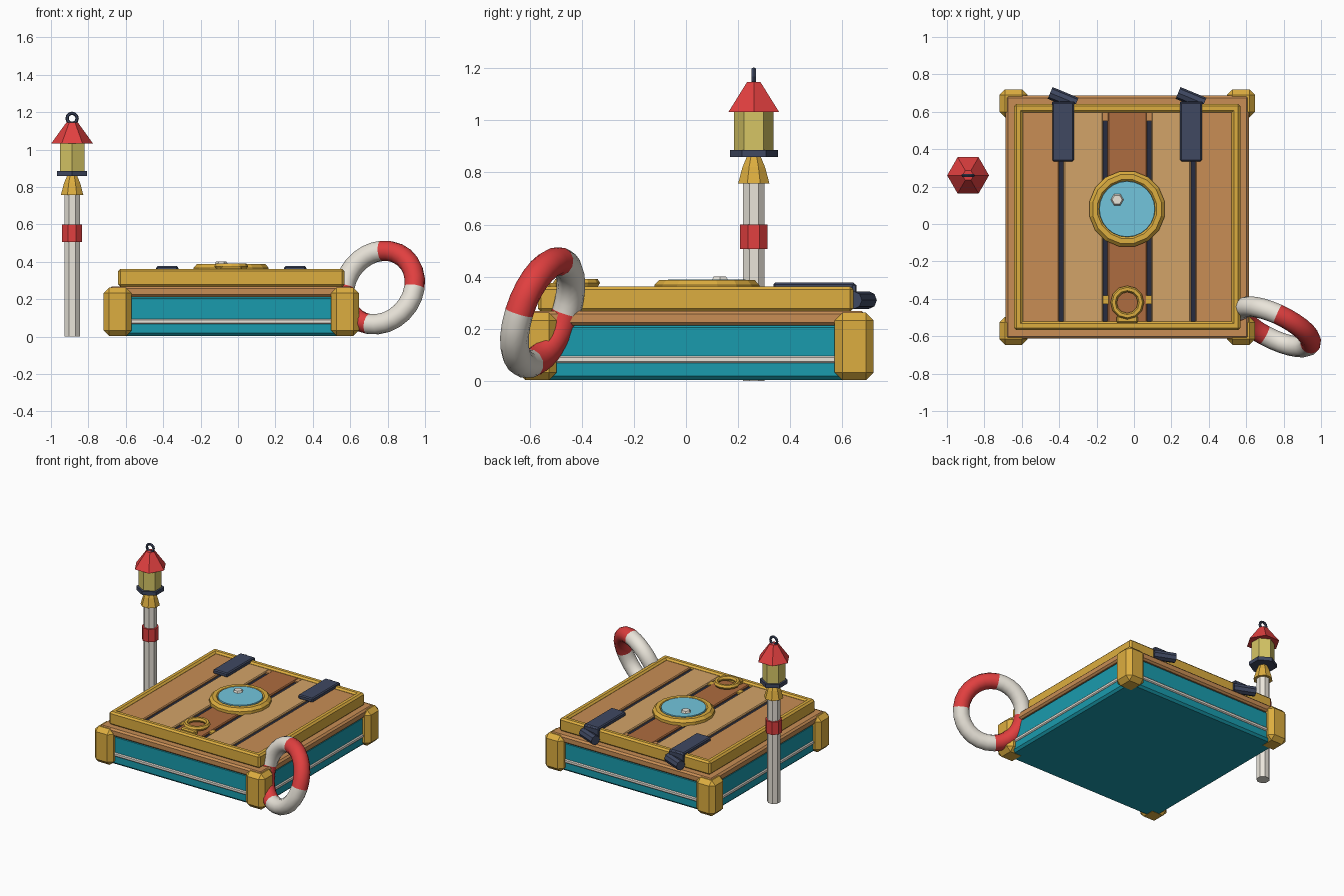
import bpy, math
from mathutils import Vector, Matrix

if "Cube" in bpy.data.objects:
    bpy.data.objects.remove(bpy.data.objects["Cube"])

CX, CY = -0.036, 0.037      # centre of the chest
PX, PY = -0.887, 0.26       # lamp post position


def material(name, r, g, b):
    m = bpy.data.materials.new(name)
    m.diffuse_color = (r, g, b, 1)
    m.use_nodes = True
    m.node_tree.nodes["Principled BSDF"].inputs["Base Color"].default_value = m.diffuse_color
    return m


GOLD = material("gold", 0.72, 0.42, 0.05)
TEAL = material("teal", 0.01, 0.33, 0.42)
WOOD = material("wood", 0.58, 0.27, 0.09)
TAN = material("tan", 0.65, 0.37, 0.14)
BROWN = material("brown", 0.42, 0.15, 0.05)
NAVY = material("navy", 0.05, 0.065, 0.12)
DARK = material("dark", 0.02, 0.025, 0.05)
WHITE = material("white", 0.82, 0.78, 0.70)
RED = material("red", 0.75, 0.05, 0.05)
GLASS = material("glass", 0.17, 0.56, 0.72)
LIGHT = material("lamp_glow", 0.67, 0.56, 0.13)


def finish(name, mat):
    o = bpy.context.object
    o.name = name
    o.data.materials.append(mat)
    return o


def box(name, mat, x, y, z, bevel=0.0, segments=1):
    """Box from (min, max) ranges on each axis."""
    bpy.ops.mesh.primitive_cube_add(size=1)
    o = finish(name, mat)
    size = [r[1] - r[0] for r in (x, y, z)]
    mid = [(r[1] + r[0]) / 2 for r in (x, y, z)]
    o.data.transform(Matrix.Diagonal((*size, 1)))
    o.location = mid
    if bevel:
        m = o.modifiers.new("bevel", "BEVEL")
        m.width, m.segments = bevel, segments
    return o


def slab(name, mat, half, z0, z1, bevel):
    return box(name, mat, (CX - half, CX + half), (CY - half, CY + half), (z0, z1), bevel)


def cone(name, mat, r1, r2, x, y, z0, z1, sides, turn=0.0):
    bpy.ops.mesh.primitive_cone_add(vertices=sides, radius1=r1, radius2=r2, depth=z1 - z0,
                                    location=(x, y, (z0 + z1) / 2), rotation=(0, 0, turn))
    return finish(name, mat)


def lathe(name, mat, profile, x, y, sides):
    """Closed ring profile of (r, z) points spun round z."""
    n = len(profile)
    verts, faces = [], []
    for i in range(sides):
        a = 2 * math.pi * (i + 0.5) / sides
        verts += [(x + r * math.cos(a), y + r * math.sin(a), z) for r, z in profile]
        j = (i + 1) % sides
        faces += [(i * n + k, j * n + k, j * n + (k + 1) % n, i * n + (k + 1) % n) for k in range(n)]
    me = bpy.data.meshes.new(name)
    me.from_pydata(verts, [], faces)
    me.materials.append(mat)
    o = bpy.data.objects.new(name, me)
    bpy.context.collection.objects.link(o)
    return o


# Chest body, stripe and wooden rim
slab("chest_body", TEAL, 0.635, 0.004, 0.22, 0.015)
slab("body_stripe", WHITE, 0.643, 0.068, 0.095, 0.006)
slab("wooden_rim", WOOD, 0.65, 0.212, 0.268, 0.012)

# Corner guards
for sx in (-1, 1):
    for sy in (-1, 1):
        x, y = CX + sx * 0.608, CY + sy * 0.608
        box("corner_guard", GOLD, (x - 0.075, x + 0.075), (y - 0.075, y + 0.075), (0.003, 0.262), 0.03)

# Lid: core, gold frame, dark seams and planks
slab("lid_core", DARK, 0.585, 0.266, 0.335, 0)
H, W = 0.605, 0.047
for s in (-1, 1):
    a, b = sorted((s * H, s * (H - W)))
    box("lid_frame_side", GOLD, (CX + a, CX + b), (CY - H, CY + H), (0.266, 0.362), 0.012)
    box("lid_frame_end", GOLD, (CX - H, CX + H), (CY + a, CY + b), (0.266, 0.362), 0.012)
for i, mat in enumerate((WOOD, TAN, BROWN, TAN, WOOD)):
    x = CX + (i - 2) * 0.235
    box("lid_plank", mat, (x - 0.105, x + 0.105), (CY - 0.565, CY + 0.565), (0.29, 0.348), 0.006)
for s in (-1, 1):
    x = CX + s * 0.57
    box("plank_edge_fill", WOOD, (x - 0.02, x + 0.02), (CY - 0.565, CY + 0.565), (0.29, 0.346))
for s in (-1.5, -0.5, 0.5, 1.5):
    x = CX + s * 0.235
    box("plank_seam_end", WOOD, (x - 0.014, x + 0.014), (0.55, 0.60), (0.29, 0.346))

# Hinges
for x in (-0.379, 0.305):
    box("hinge_strap", NAVY, (x - 0.058, x + 0.058), (0.335, 0.65), (0.345, 0.377), 0.007)
    box("hinge_leaf", NAVY, (x - 0.06, x + 0.06), (0.635, 0.655), (0.30, 0.37), 0.004)
    bpy.ops.mesh.primitive_cylinder_add(vertices=8, radius=0.034, depth=0.15, location=(x, 0.672, 0.31),
                                        rotation=(math.pi / 8, math.pi / 2, 0))
    finish("hinge_barrel", NAVY)

# Porthole
lathe("porthole_ring", GOLD, [(0.205, 0.34), (0.205, 0.368), (0.187, 0.387), (0.16, 0.387), (0.148, 0.375),
                              (0.148, 0.34)], -0.037, 0.08, 16)
cone("porthole_glass", GLASS, 0.155, 0.148, -0.037, 0.08, 0.345, 0.389, 24)
cone("glass_highlight", WHITE, 0.037, 0.027, -0.09, 0.13, 0.385, 0.401, 6, math.pi / 6)

# Pull ring with its plate and clasp
box("pull_plate", GOLD, (CX - 0.13, CX + 0.13), (-0.428, -0.382), (0.31, 0.347))
bpy.ops.mesh.primitive_torus_add(major_radius=0.073, minor_radius=0.017, major_segments=12, minor_segments=6,
                                 location=(CX, -0.42, 0.376))
finish("pull_ring", GOLD)
box("pull_clasp", GOLD, (CX - 0.058, CX + 0.058), (-0.53, -0.49), (0.34, 0.376), 0.008)

# Life ring: four bands on a tilted torus
normal = Vector((-0.408, -0.849, 0.32)).normalized()
across = Vector((0.9, -0.433, 0)).normalized()
up = across.cross(normal).normalized()
if up.z < 0:
    up = -up
centre, R, T, SEG, TUBE = Vector((0.756, -0.55, 0.262)), 0.208, 0.055, 7, 12
for name, mat, a0, a1 in (("life_ring_red_top", RED, 0, 95), ("life_ring_white_top", WHITE, 95, 180),
                          ("life_ring_red_base", RED, 180, 261), ("life_ring_white_base", WHITE, 261, 360)):
    verts, faces = [], []
    for i in range(SEG + 1):
        a = math.radians(a0 + (a1 - a0) * i / SEG)
        out = across * math.cos(a) + up * math.sin(a)
        for k in range(TUBE):
            b = 2 * math.pi * k / TUBE
            verts.append(centre + out * (R + T * math.cos(b)) + normal * (T * math.sin(b)))
    for i in range(SEG):
        for k in range(TUBE):
            n = (k + 1) % TUBE
            faces.append((i * TUBE + k, i * TUBE + n, (i + 1) * TUBE + n, (i + 1) * TUBE + k))
    me = bpy.data.meshes.new(name)
    me.from_pydata(verts, [], [f[::-1] for f in faces] if across.cross(up).dot(normal) > 0 else faces)
    me.materials.append(mat)
    me.shade_smooth()
    bpy.context.collection.objects.link(bpy.data.objects.new(name, me))

# Lamp post
E = math.pi / 8
cone("lamp_post", WHITE, 0.045, 0.045, PX, PY, 0.0, 0.77, 8, E)
cone("post_band", RED, 0.057, 0.057, PX, PY, 0.507, 0.60, 8, E)
cone("post_cap_lower", GOLD, 0.065, 0.047, PX, PY, 0.757, 0.82, 8, E)
cone("post_cap_upper", GOLD, 0.047, 0.028, PX, PY, 0.82, 0.862, 8, E)

# Lantern: base, glass, roof and hanging loop
cone("lantern_base", NAVY, 0.092, 0.092, PX, PY, 0.859, 0.886, 6)
cone("lantern_glass", LIGHT, 0.076, 0.076, PX, PY, 0.884, 1.035, 6)
cone("lantern_roof", RED, 0.112, 0.03, PX, PY, 1.032, 1.146, 6, math.pi / 6)
bpy.ops.mesh.primitive_torus_add(major_radius=0.027, minor_radius=0.009, major_segments=12, minor_segments=6,
                                 location=(PX, PY, 1.167), rotation=(math.pi / 2, 0, 0))
finish("lantern_loop", NAVY)
